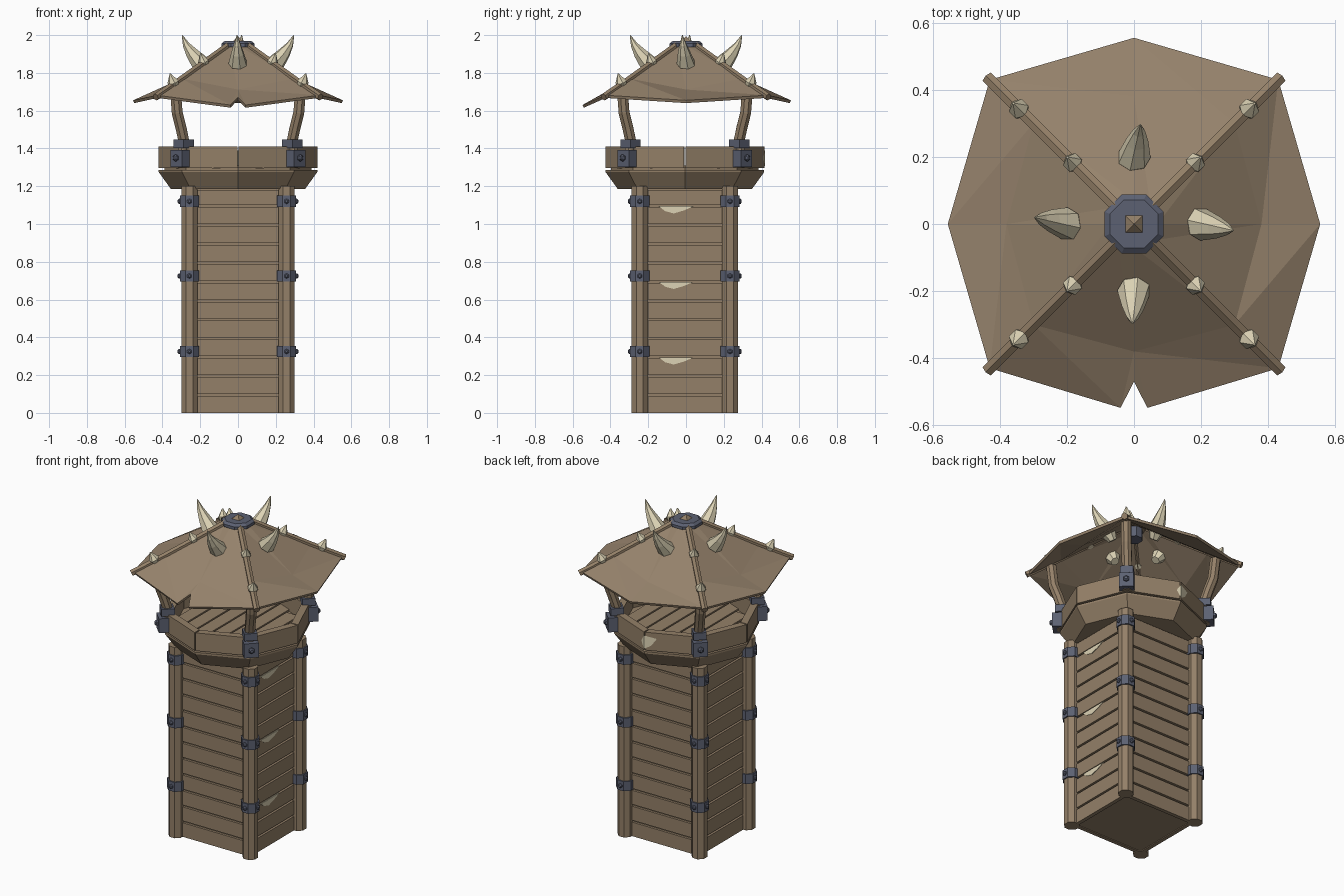
import bpy, bmesh, math
from mathutils import Vector

if "Cube" in bpy.data.objects:
    bpy.data.objects.remove(bpy.data.objects["Cube"])

def material(name, rgb):
    m = bpy.data.materials.new(name)
    m.diffuse_color = (*rgb, 1)
    m.use_nodes = True
    m.node_tree.nodes["Principled BSDF"].inputs["Base Color"].default_value = m.diffuse_color
    return m

WOOD = material("brown wood", (0.296, 0.216, 0.138))
HIDE = material("brown roof hide", (0.305, 0.226, 0.150))
METAL = material("blue grey iron", (0.108, 0.120, 0.170))
BONE = material("pale bone", (0.72, 0.65, 0.46))
OY = -0.006  # the tower shaft sits slightly forward

def mesh(name, verts, faces, mat):
    me = bpy.data.meshes.new(name)
    bm = bmesh.new()
    vs = [bm.verts.new(v) for v in verts]
    for f in faces:
        bm.faces.new([vs[i] for i in f])
    bmesh.ops.recalc_face_normals(bm, faces=bm.faces)
    bm.to_mesh(me)
    bm.free()
    me.materials.append(mat)
    ob = bpy.data.objects.new(name, me)
    bpy.context.collection.objects.link(ob)
    return ob

def loft(name, rings, mat):
    """Closed skin through rings of equal point count."""
    n = len(rings[0])
    faces = [tuple(range(n)), tuple(range((len(rings) - 1) * n, len(rings) * n))]
    for r in range(len(rings) - 1):
        for i in range(n):
            j = (i + 1) % n
            faces.append((r * n + i, r * n + j, (r + 1) * n + j, (r + 1) * n + i))
    return mesh(name, [p for ring in rings for p in ring], faces, mat)

def ngon(r, z, n=8, cx=0, cy=0, rot=0.0):
    return [(cx + r * math.cos(rot + math.tau * i / n),
             cy + r * math.sin(rot + math.tau * i / n), z) for i in range(n)]

def box(name, c, s, mat, rot=0.0):
    ca, sa = math.cos(rot), math.sin(rot)
    def ring(z):
        return [(c[0] + x * ca - y * sa, c[1] + x * sa + y * ca, z) for x, y in
                ((-s[0]/2, -s[1]/2), (s[0]/2, -s[1]/2), (s[0]/2, s[1]/2), (-s[0]/2, s[1]/2))]
    return loft(name, [ring(c[2] - s[2] / 2), ring(c[2] + s[2] / 2)], mat)

def tube(name, pts, radii, side, n, mat):
    """Sweep an n-gon along a planar path; side is normal to its plane."""
    pts, side = [Vector(p) for p in pts], Vector(side).normalized()
    rings = []
    for i, p in enumerate(pts):
        t = (pts[min(i + 1, len(pts) - 1)] - pts[max(i - 1, 0)]).normalized()
        u = t.cross(side)
        rings.append([p + radii[i] * (math.cos(a) * side + math.sin(a) * u)
                      for a in (math.tau * (k + 0.5) / n for k in range(n))])
    return loft(name, rings, mat)

CORNERS = [(1, 1), (-1, 1), (-1, -1), (1, -1)]
PX, PY = 0.257, 0.239

# shaft core and clapboard planks on four sides
box("shaft_core", (0, OY, 0.595), (2 * PX - 0.03, 2 * PY - 0.03, 1.18), WOOD)
for k in range(12):
    h = 0.088 if k < 11 else 0.08
    z = 0.1 * k + h / 2
    for s in (-1, 1):
        box("wall_plank_x", (s * (PX - 0.012), OY, z), (0.024, 2 * PY, h), WOOD)
        box("wall_plank_y", (0, OY + s * (PY - 0.012), z), (2 * PX, 0.024, h), WOOD)

# bone-coloured chips in the right wall
for z in (1.094, 0.694, 0.294):
    prof = [(-0.145, 0), (0.04, 0), (-0.01, -0.022), (-0.065, -0.038), (-0.11, -0.026)]
    loft("wall_chip", [[(x, y, z + dz) for y, dz in prof] for x in (PX - 0.004, PX + 0.003)], BONE)

# corner posts with iron bands and rivets
for sx, sy in CORNERS:
    cx, cy = sx * PX, OY + sy * PY
    loft("corner_post", [ngon(0.0465, z, 8, cx, cy, math.pi / 8) for z in (0, 1.2)], WOOD)
    for z in (0.325, 0.725, 1.12):
        loft("iron_band", [ngon(0.055, z + d, 8, cx, cy, math.pi / 8) for d in (-0.03, 0.03)], METAL)
        for d, side in (((sx, 0), (0, 1, 0)), ((0, sy), (1, 0, 0))):
            a = [(cx + d[0] * q, cy + d[1] * q, z) for q in (0.045, 0.056, 0.062)]
            tube("rivet", a, [0.014, 0.014, 0.007], side, 6, METAL)

# flared corbel, floor and floor boards
loft("corbel", [ngon(0.355, 1.185, 8, 0, OY), ngon(0.42, 1.275, 8, 0, OY),
                ngon(0.42, 1.287, 8, 0, OY)], WOOD)
loft("platform_floor", [ngon(0.39, z, 8, 0, OY) for z in (1.28, 1.30)], WOOD)
for k in range(-3, 4):
    length = 2 * min(0.36, 0.47 - abs(k) * 0.095)
    box("floor_board", (k * 0.095, OY, 1.303), (0.085, length, 0.016), WOOD)

# railing of eight boards
for k in range(8):
    a, b = (Vector((math.cos(t), math.sin(t), 0)) for t in (k * math.pi / 4, (k + 1) * math.pi / 4))
    a, b = a.lerp(b, 0.012), b.lerp(a, 0.012)
    base = [a * 0.422, b * 0.422, b * 0.375, a * 0.375]
    loft("railing_board", [[(p.x, p.y + OY, z) for p in base] for z in (1.297, 1.41)], WOOD)

# chip on the back railing, wrapped around its middle joint
R = 0.424 + OY
mesh("railing_chip", [(0, R, 1.39), (-0.07, R - 0.028, 1.375), (-0.04, R - 0.015, 1.33),
                      (0, R, 1.305), (0.025, R - 0.009, 1.35)],
     [(0, 1, 2, 3), (0, 3, 4)], BONE)

# curved roof supports with iron brackets
for sx, sy in CORNERS:
    side, ang = (-sy, sx, 0), math.atan2(sy, sx)
    path = [(0.288, 1.30), (0.287, 1.44), (0.302, 1.51), (0.322, 1.59), (0.332, 1.72)]
    tube("roof_support", [(sx * c, sy * c + OY, z) for c, z in path], [0.031] * 5, side, 8, WOOD)
    box("support_bracket", (sx * 0.298, sy * 0.298 + OY, 1.348), (0.08, 0.085, 0.09), METAL, ang)
    box("support_band", (sx * 0.288, sy * 0.288 + OY, 1.425), (0.076, 0.076, 0.045), METAL, ang)
    a = [(sx * c, sy * c + OY, 1.35) for c in (0.32, 0.333, 0.339)]
    tube("bracket_rivet", a, [0.018, 0.018, 0.009], side, 6, METAL)

# draped hide roof: mids and corners alternate, front edge has a notch
def roof_ring(mid, zm, cor, zc):
    pts = []
    for k in range(8):
        x, y = math.cos(k * math.pi / 4), math.sin(k * math.pi / 4)
        m, z = (mid, zm) if k % 2 == 0 else (cor * math.sqrt(2), zc)
        pts.append((x * m, y * m, z))
    return pts

inner = roof_ring(0.07, 1.945, 0.05, 1.95)
middle = roof_ring(0.38, 1.712, 0.30, 1.77)
outer = [[p] for p in roof_ring(0.555, 1.655, 0.43, 1.682)]
outer[6] = [(-0.04, -0.548, 1.63), (0, -0.47, 1.672), (0.04, -0.548, 1.63)]
verts, faces, first = inner + middle, [tuple(range(8))], []
for group in outer:
    first.append(len(verts))
    verts += group
for i in range(8):
    j = (i + 1) % 8
    last = first[i] + len(outer[i]) - 1
    faces += [(i, j, 8 + j), (i, 8 + j, 8 + i), (8 + i, 8 + j, first[j]), (8 + i, first[j], last)]
    faces += [(8 + i, q, q + 1) for q in range(first[i], last)]
roof = mesh("hide_roof", verts, faces, HIDE)
if sum(p.normal.z for p in roof.data.polygons) < 0:
    roof.data.flip_normals()
solid = roof.modifiers.new("thickness", 'SOLIDIFY')
solid.thickness, solid.offset = 0.016, -1

# ridge poles with small bone spikes
for sx, sy in CORNERS:
    side = (-sy, sx, 0)
    path = [(0.05, 1.945), (0.30, 1.765), (0.436, 1.672)]
    tube("ridge_pole", [(sx * c, sy * c, z) for c, z in path], [0.02] * 3, side, 6, WOOD)
    for c, z, s in ((0.178, 1.845, 1.0), (0.338, 1.735, 1.05)):
        pts = [(sx * (c + q * 0.35 * s), sy * (c + q * 0.35 * s), z + q * s)
               for q in (-0.01, 0.016, 0.058)]
        tube("ridge_spike", pts, [0.02 * s, 0.03 * s, 0.003], side, 6, BONE)

# four large curved horns
for k in range(4):
    dx, dy = round(math.cos(k * math.pi / 2)), round(math.sin(k * math.pi / 2))
    path = [(0.165, 1.80), (0.198, 1.85), (0.245, 1.905), (0.275, 1.95), (0.296, 2.0)]
    tilt = 0.2 if k != 3 else 0.05
    pts = [(dx * r + dy * (r - 0.2) * tilt, dy * r - dx * (r - 0.2) * tilt, z) for r, z in path]
    tube("roof_horn", pts, [0.026, 0.05, 0.034, 0.019, 0.002], (-dy, dx, 0), 7, BONE)

# iron cap with a small wooden point, and iron collar under the peak
rot = math.pi / 8
loft("iron_cap", [ngon(0.095, 1.938, 8, 0, 0, rot), ngon(0.095, 1.955, 8, 0, 0, rot),
                  ngon(0.078, 1.968, 8, 0, 0, rot)], METAL)
loft("peak_point", [ngon(0.055, 1.955, 4, 0, 0, math.pi / 4), ngon(0.002, 1.992, 4, 0, 0, math.pi / 4)], WOOD)
loft("under_collar", [ngon(0.05, z, 8, 0, 0, rot) for z in (1.87, 1.94)], METAL)
